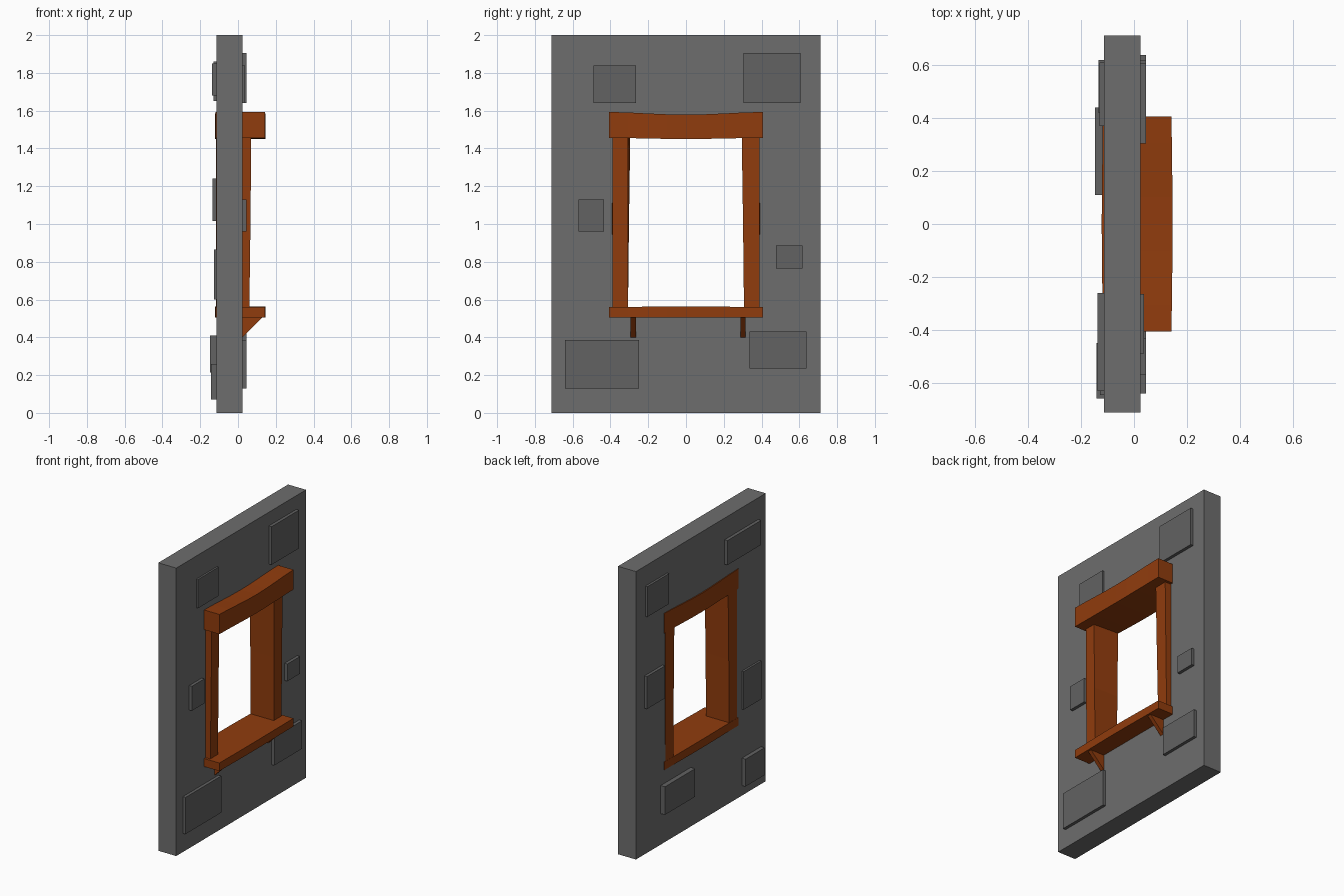
import bpy, bmesh

if "Cube" in bpy.data.objects:
    bpy.data.objects.remove(bpy.data.objects["Cube"])


def material(name, *rgb):
    m = bpy.data.materials.new(name)
    m.diffuse_color = (*rgb, 1)
    m.use_nodes = True
    m.node_tree.nodes["Principled BSDF"].inputs["Base Color"].default_value = m.diffuse_color
    return m


wood = material("brown_wood", 0.28, 0.045, 0.004)
stone = material("grey_stone", 0.155, 0.155, 0.155)
dark_stone = material("dark_stone", 0.122, 0.122, 0.122)


def make(name, bm, mat):
    bmesh.ops.recalc_face_normals(bm, faces=bm.faces)
    me = bpy.data.meshes.new(name)
    bm.to_mesh(me)
    bm.free()
    me.materials.append(mat)
    ob = bpy.data.objects.new(name, me)
    bpy.context.collection.objects.link(ob)
    return ob


def loft(name, rings, mat):
    """Skin matching closed rings of points and cap both ends."""
    bm = bmesh.new()
    vs = [[bm.verts.new(p) for p in r] for r in rings]
    n = len(vs[0])
    for a, b in zip(vs, vs[1:]):
        for i in range(n):
            j = (i + 1) % n
            bm.faces.new((a[i], a[j], b[j], b[i]))
    bm.faces.new(vs[0])
    bm.faces.new(vs[-1])
    return make(name, bm, mat)


def ring(z, x0, x1, y0, y1):
    return [(x0, y0, z), (x1, y0, z), (x1, y1, z), (x0, y1, z)]


def box(name, x0, x1, y0, y1, z0, z1, mat):
    return loft(name, [ring(z0, x0, x1, y0, y1), ring(z1, x0, x1, y0, y1)], mat)


# Wall slab with a window opening
X0, X1 = -0.114, 0.024
bm = bmesh.new()
loops = []
for x in (X0, X1):
    for y, z0, z1 in ((0.712, 0, 2), (0.36, 0.53, 1.52)):
        loops.append([bm.verts.new((x, a, b)) for a, b in
                      ((-y, z0), (y, z0), (y, z1), (-y, z1))])
for a, b in ((0, 1), (1, 3), (3, 2), (2, 0)):
    for i in range(4):
        j = (i + 1) % 4
        bm.faces.new((loops[a][i], loops[a][j], loops[b][j], loops[b][i]))
make("wall", bm, stone)

# Raised stones on the outer face: y0, y1, z0, z1
for i, s in enumerate([(-0.49, -0.265, 1.64, 1.84), (0.305, 0.607, 1.64, 1.905),
                       (-0.57, -0.433, 0.96, 1.13), (0.477, 0.617, 0.765, 0.885),
                       (-0.64, -0.248, 0.13, 0.385), (0.335, 0.638, 0.235, 0.43)]):
    box(f"outer_stone_{i + 1}", X1 - 0.01, (0.037, 0.045)[i != 0], *s, dark_stone)

# Raised stones on the inner face: x, y0, y1, z0, z1
for i, (x, *s) in enumerate([(-0.13, 0.37, 0.61, 1.65, 1.86), (-0.137, -0.63, -0.26, 1.68, 1.85),
                             (-0.134, 0.42, 0.62, 1.015, 1.24), (-0.128, -0.645, -0.45, 0.60, 0.865),
                             (-0.147, 0.11, 0.44, 0.215, 0.41), (-0.142, -0.66, -0.45, 0.07, 0.26)]):
    box(f"inner_stone_{i + 1}", x, X0 + 0.01, *s, dark_stone)


# Lintel and sill: beams along y, slightly bent towards the middle
def beam(name, z0, z1, bend0, bend1):
    rings = []
    for i in range(9):
        t = i / 4 - 1
        k = (1 - t * t) ** 2
        xa, xb = -0.118 - 0.004 * k, 0.142 + 0.004 * k
        a, b = z0 + bend0 * k, z1 + bend1 * k
        y = 0.407 * t
        rings.append([(xa, y, a), (xb, y, a), (xb, y, b), (xa, y, b)])
    return loft(name, rings, wood)


beam("lintel", 1.456, 1.593, -0.006, -0.014)
beam("sill", 0.505, 0.561, 0.0, 0.002)

# Side posts, slightly skewed
for name, s in (("left_post", -1), ("right_post", 1)):
    lean = 0.012 if s < 0 else 0.0
    rings = []
    for z, xf, inner, outer in ((0.55, 0.06, 0.307, 0.39), (1.0, 0.066, 0.302, 0.39),
                                (1.47, 0.070, 0.295, 0.388)):
        t = (z - 0.55) / 0.92
        rings.append([(-0.117, s * inner, z), (xf, s * (inner + lean * t), z),
                      (xf, s * outer, z), (-0.117, s * (outer + 0.004 * t), z)])
    loft(name, rings, wood)

# Triangular brackets under the sill
for name, y in (("left_bracket", -0.28), ("right_bracket", 0.302)):
    loft(name, [[(0.017, y + d, 0.40), (0.024, y + d, 0.40), (0.134, y + d, 0.51),
                 (0.017, y + d, 0.51)] for d in (-0.014, 0.014)], wood)
